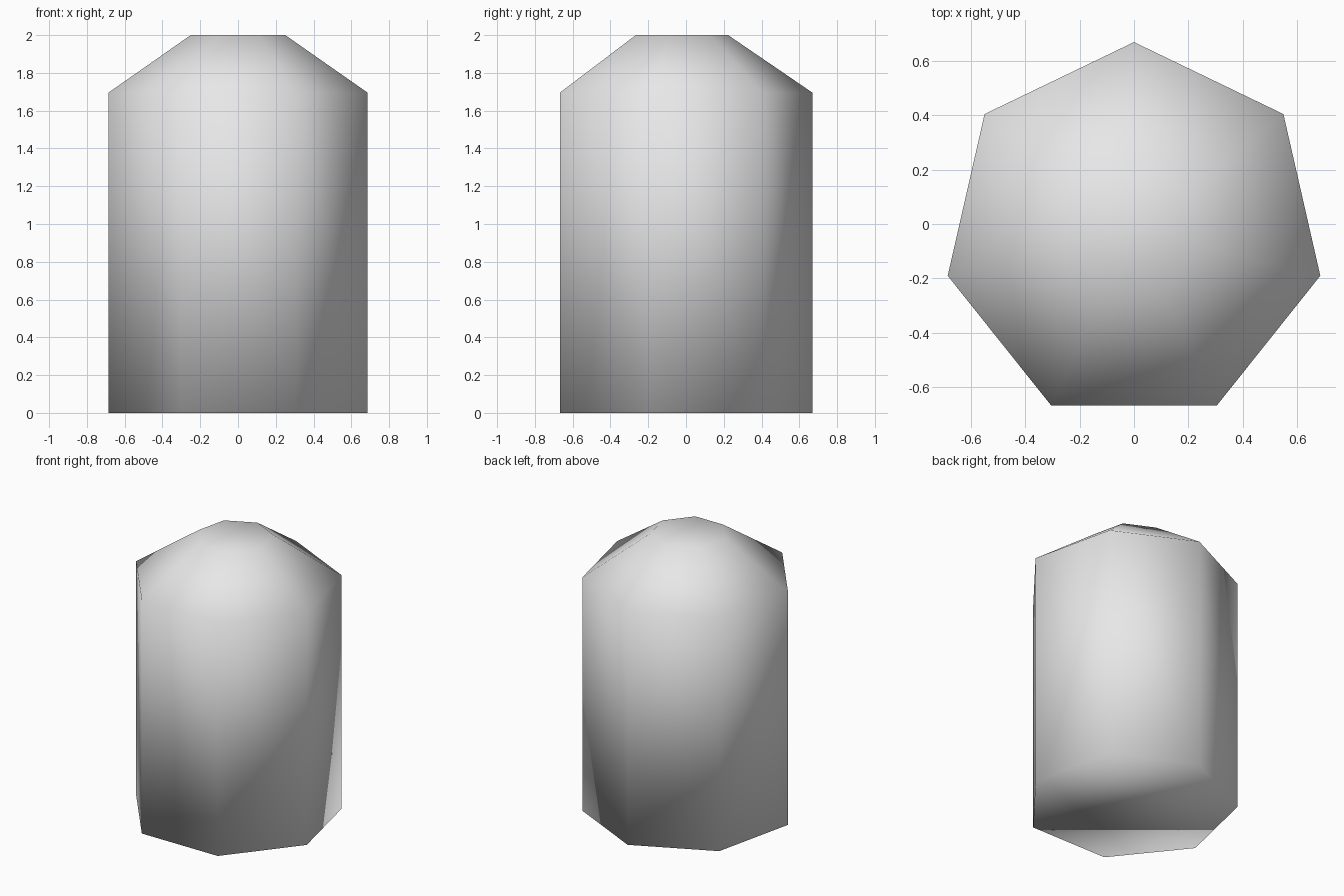
import bpy
import bmesh
from math import sin, cos, tau

SIDES = 7
CENTRE_Y = -0.034
# Profile of the body: (radius, height)
PROFILE = [(0.704, 0.0), (0.704, 1.695), (0.257, 2.0)]

cube = bpy.data.objects.get("Cube")
if cube:
    bpy.data.objects.remove(cube, do_unlink=True)

# Plain light grey
grey = bpy.data.materials.new("light_grey")
grey.use_nodes = True
colour = (0.8, 0.8, 0.8, 1.0)
grey.diffuse_color = colour
grey.node_tree.nodes["Principled BSDF"].inputs["Base Color"].default_value = colour


def ring(bm, radius, z):
    """Seven-sided ring with one corner pointing to the back."""
    return [bm.verts.new((radius * sin(tau * i / SIDES),
                          CENTRE_Y + radius * cos(tau * i / SIDES), z))
            for i in range(SIDES)]


# Closed column with a sloped shoulder and flat top
bm = bmesh.new()
rings = [ring(bm, r, z) for r, z in PROFILE]
for low, high in zip(rings, rings[1:]):
    for i in range(SIDES):
        j = (i + 1) % SIDES
        bm.faces.new((low[i], low[j], high[j], high[i]))
bm.faces.new(rings[0])
bm.faces.new(rings[-1])
bmesh.ops.recalc_face_normals(bm, faces=bm.faces[:])

# Soft shading over every edge
for face in bm.faces:
    face.smooth = True

mesh = bpy.data.meshes.new("column_body")
bm.to_mesh(mesh)
bm.free()
mesh.materials.append(grey)
body = bpy.data.objects.new("column_body", mesh)
bpy.context.scene.collection.objects.link(body)
